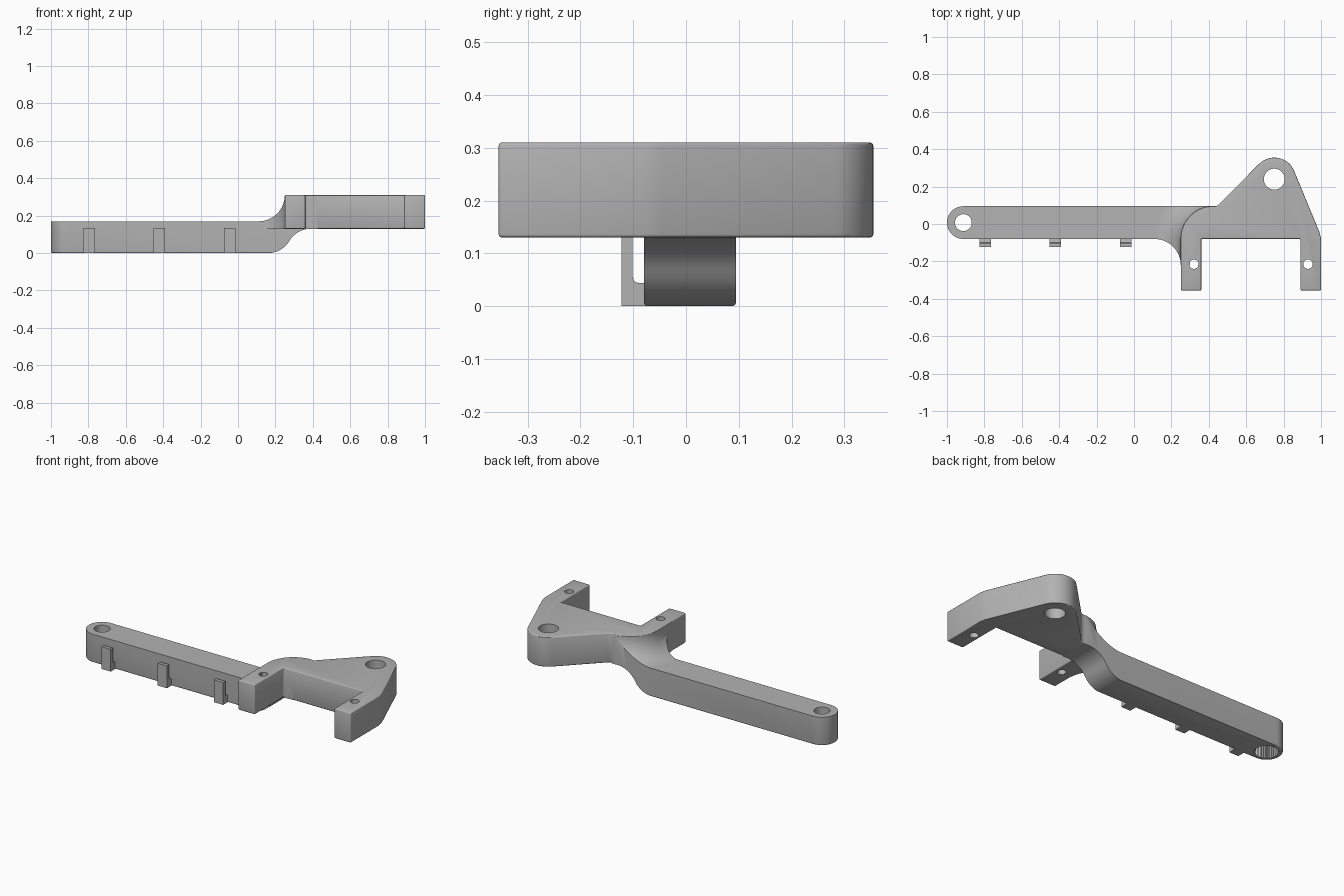
import bpy, bmesh
from math import sin, cos, pi, radians, asin

cube = bpy.data.objects.get("Cube")
if cube:
    bpy.data.objects.remove(cube, do_unlink=True)

grey = bpy.data.materials.new("plain grey")
grey.use_nodes = True
grey.diffuse_color = (0.45, 0.45, 0.45, 1)
grey.node_tree.nodes["Principled BSDF"].inputs["Base Color"].default_value = (0.45, 0.45, 0.45, 1)


def finish(name, bm):
    bmesh.ops.recalc_face_normals(bm, faces=bm.faces)
    mesh = bpy.data.meshes.new(name)
    bm.to_mesh(mesh)
    bm.free()
    mesh.materials.append(grey)
    ob = bpy.data.objects.new(name, mesh)
    bpy.context.collection.objects.link(ob)
    return ob


def prism(name, pts, lo, hi, axis="z"):
    """Extrude a 2D outline along an axis."""
    place = {"z": lambda a, b, h: (a, b, h),
             "y": lambda a, b, h: (a, h, b),
             "x": lambda a, b, h: (h, a, b)}[axis]
    bm = bmesh.new()
    face = bm.faces.new([bm.verts.new(place(a, b, lo)) for a, b in pts])
    new = bmesh.ops.extrude_face_region(bm, geom=[face])["geom"]
    shift = place(0, 0, hi - lo)
    bmesh.ops.translate(bm, vec=shift, verts=[v for v in new if isinstance(v, bmesh.types.BMVert)])
    return finish(name, bm)


def arc(cx, cy, r, start, end, n=16):
    steps = [radians(start + (end - start) * i / n) for i in range(n + 1)]
    return [(cx + r * cos(t), cy + r * sin(t)) for t in steps]


def apply(ob, mod):
    bpy.ops.object.select_all(action="DESELECT")
    bpy.context.view_layer.objects.active = ob
    ob.select_set(True)
    bpy.ops.object.modifier_apply(modifier=mod.name)


def bevel(ob, width):
    mod = ob.modifiers.new("rounded edges", "BEVEL")
    mod.width, mod.segments, mod.angle_limit = width, 3, radians(35)
    apply(ob, mod)


def cut(ob, *cutters):
    for c in cutters:
        mod = ob.modifiers.new("cut", "BOOLEAN")
        mod.operation, mod.solver, mod.object = "DIFFERENCE", "EXACT", c
        apply(ob, mod)


def hole(x, y, r):
    ob = prism("hole_cutter", arc(x, y, r, 0, 348.75, 31), -0.1, 0.5)
    helpers.append(ob)
    return ob


helpers = []
LOW, TOP, ARM_TOP = 0.13, 0.31, 0.17
FRONT, BACK = -0.08, 0.095
MID, END_R = (FRONT + BACK) / 2, (BACK - FRONT) / 2
NECK_X, NECK_R, SWOOP = 0.425, 0.175, 0.14

# Cutter for the hollow sweep between arm and plate, following the plate edge
section = [(1.7, 0.5), (NECK_R, 0.5)]
section += arc(NECK_R + SWOOP, TOP, SWOOP, 180, 270) + [(1.7, ARM_TOP)]
stations = [(NECK_X, -0.5, pi)]
stations += [(NECK_X, FRONT, pi - pi / 2 * i / 24) for i in range(25)]
stations += [(NECK_X + 0.3, FRONT, pi / 2)]
bm = bmesh.new()
rings = [[bm.verts.new((x + d * cos(a), y + d * sin(a), z)) for d, z in section]
         for x, y, a in stations]
for r0, r1 in zip(rings, rings[1:]):
    for i in range(len(section)):
        j = (i + 1) % len(section)
        bm.faces.new((r0[i], r0[j], r1[j], r1[i]))
bm.faces.new(rings[0])
bm.faces.new(rings[-1])
sweep = finish("sweep_cutter", bm)
helpers.append(sweep)

# Cutter for the S-shaped underside of the neck
half, rise = 0.115, LOW / 2
rad = (half ** 2 + rise ** 2) / (2 * rise)
turn = asin(half / rad) * 180 / pi
s_curve = arc(0.16, rad, rad, 270, 270 + turn, 10)
s_curve += arc(0.16 + 2 * half, LOW - rad, rad, 90 + turn, 90, 10)[1:]
under = prism("underside_cutter", [(0.16, -0.1)] + s_curve + [(0.7, LOW), (0.7, -0.1)], -0.5, 0.5, "y")
helpers.append(under)

# Toothed socket under the arm end
end_x = -1 + END_R
teeth = 32
outline = []
for i in range(teeth * 2):
    r = 0.07 if i % 2 else 0.062
    t = pi * i / teeth
    outline.append((end_x + r * cos(t), MID + r * sin(t)))
socket = prism("socket_cutter", outline, -0.1, 0.09)
helpers.append(socket)

# Long arm with rounded end and neck
arm = prism("arm", arc(end_x, MID, END_R, 90, 270, 24) + [(0.43, FRONT), (0.43, BACK)], 0, TOP - 0.004)
bevel(arm, 0.007)
cut(arm, sweep, under, socket, hole(end_x, MID, 0.045))

# Curved gusset between arm and left prong
gusset = prism("gusset", arc(0.11, FRONT - SWOOP, SWOOP, 90, 0)
               + [(0.3, FRONT - SWOOP), (0.3, FRONT + 0.01), (0.11, FRONT + 0.01)], LOW, TOP - 0.004)
cut(gusset, sweep)

# Forked mounting plate
plate_outline = [(0.25, -0.355), (0.36, -0.355), (0.36, FRONT), (0.89, FRONT),
                 (0.89, -0.355), (1, -0.355), (1, -0.08), (0.992, -0.045)]
plate_outline += arc(0.75, 0.24, 0.115, 22, 135, 20)
plate_outline += [(0.443, BACK)] + arc(NECK_X, FRONT, NECK_R, 90, 180)
plate = prism("mounting_plate", plate_outline, LOW, TOP)
bevel(plate, 0.006)
cut(plate, hole(0.75, 0.24, 0.056), hole(0.32, -0.215, 0.025), hole(0.93, -0.215, 0.025))

# Three upright hooks on the front of the arm
parts = [arm, gusset, plate]
hook_profile = [(FRONT + 0.01, 0), (-0.122, 0), (-0.122, 0.135), (-0.101, 0.135), (-0.101, 0.055)]
hook_profile += [(-0.098, 0.047), (-0.092, 0.044), (FRONT + 0.01, 0.044)]
for i, x in enumerate((-0.795, -0.42, -0.045)):
    parts.append(prism(f"cable_hook_{i + 1}", hook_profile, x - 0.031, x + 0.031, "x"))

for ob in helpers:
    bpy.data.objects.remove(ob, do_unlink=True)

# Smooth curved walls, keep edges sharp
for ob in parts:
    bpy.ops.object.select_all(action="DESELECT")
    bpy.context.view_layer.objects.active = ob
    ob.select_set(True)
    bpy.ops.object.shade_smooth_by_angle(angle=radians(30))
